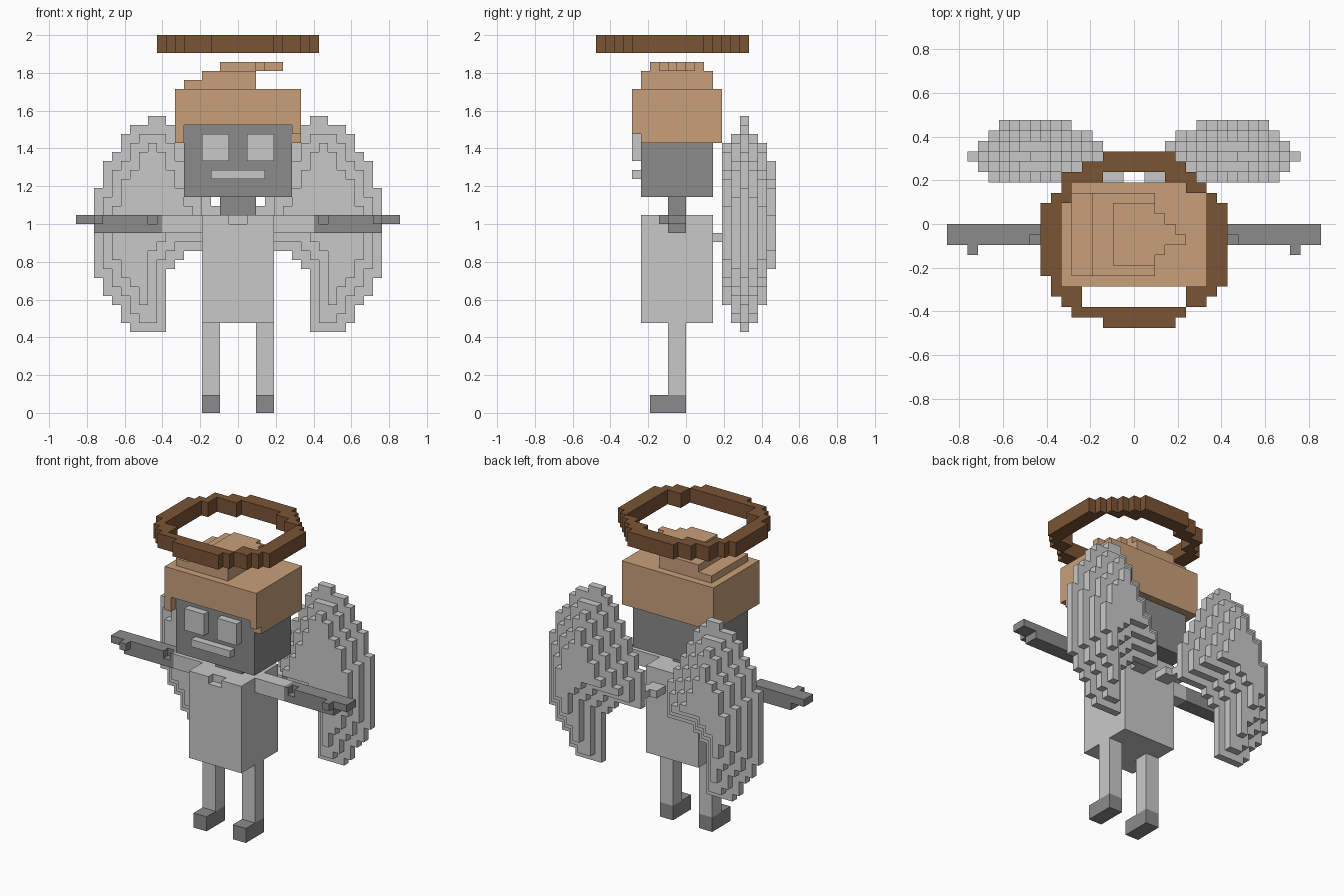
import bpy, bmesh, math
from itertools import product

if "Cube" in bpy.data.objects:
    bpy.data.objects.remove(bpy.data.objects["Cube"])

V = 1 / 21  # size of one block


def material(name, r, g, b):
    m = bpy.data.materials.new(name)
    m.diffuse_color = (r, g, b, 1)
    m.use_nodes = True
    m.node_tree.nodes["Principled BSDF"].inputs["Base Color"].default_value = m.diffuse_color
    return m


LIGHT = material("light_grey", 0.584, 0.584, 0.584)
DARK = material("dark_grey", 0.258, 0.258, 0.258)
TAN = material("tan", 0.584, 0.352, 0.195)
BROWN = material("brown", 0.195, 0.089, 0.036)


def box(x0, x1, y0, y1, z0, z1):
    """Set of block cells filling a box."""
    return set(product(range(x0, x1), range(y0, y1), range(z0, z1)))


def flip(cells):
    """Mirror cells left to right."""
    return {(-x - 1, y, z) for x, y, z in cells}


def build(name, cells, mat, nudge=None):
    """Make one object from the exposed sides of its cells."""
    bm = bmesh.new()
    verts = {}

    def vert(p):
        if p not in verts:
            q = nudge(p) if nudge else p
            verts[p] = bm.verts.new([c * V for c in q])
        return verts[p]

    for c in sorted(cells):
        for axis, side in product(range(3), (0, 1)):
            n = list(c)
            n[axis] += 2 * side - 1
            if tuple(n) in cells:
                continue
            u, w = (axis + 1) % 3, (axis + 2) % 3
            ring = []
            for du, dw in ((0, 0), (1, 0), (1, 1), (0, 1)):
                p = list(c)
                p[axis] += side
                p[u] += du
                p[w] += dw
                ring.append(vert(tuple(p)))
            bm.faces.new(ring if side else ring[::-1])
    bmesh.ops.dissolve_limit(bm, angle_limit=math.radians(1),
                             verts=bm.verts[:], edges=bm.edges[:])
    me = bpy.data.meshes.new(name)
    bm.to_mesh(me)
    bm.free()
    me.materials.append(mat)
    ob = bpy.data.objects.new(name, me)
    bpy.context.collection.objects.link(ob)


def pair(name, cells, mat, nudge=None):
    build(name + "_right", cells, mat, nudge)
    build(name + "_left", flip(cells), mat, nudge)


# Torso with a collar notch, and neck
build("torso", box(-4, 4, -5, 3, 10, 22) - box(-1, 1, -5, -4, 21, 22), LIGHT)
build("neck", box(-2, 2, -2, 0, 22, 24), DARK)

# Legs and feet
pair("leg", box(2, 4, -2, 0, 2, 10), LIGHT)
pair("foot", box(2, 4, -4, 0, 0, 2), DARK)


# Sleeves, then bare arms with a thumb; the cuff falls between two blocks
def cuff(p):
    return (math.copysign(8.45, p[0]), p[1], p[2]) if abs(p[0]) == 8 else p


pair("sleeve", box(4, 8, -2, 0, 20, 22), LIGHT, cuff)
arm = box(8, 16, -2, 0, 20, 22) | box(16, 18, -2, 0, 21, 22)
arm |= box(15, 16, -3, -2, 21, 22)
arm -= box(9, 10, -2, -1, 21, 22)
pair("arm", arm, DARK, cuff)

# Head and face
build("head", box(-6, 6, -5, 3, 24, 32), DARK)
pair("eye", box(1, 4, -6, -5, 28, 31), LIGHT)
build("mouth", box(-3, 3, -6, -5, 26, 27), LIGHT)

# Hair: cap, sides and back, front locks, then the swept crown
hair = box(-7, 7, -6, 4, 32, 36)
hair |= box(-7, 7, -5, 4, 30, 32) - box(-6, 6, -5, 3, 30, 32)
hair |= box(-7, -6, -6, -5, 30, 32) | box(6, 7, -6, -5, 31, 32)
hair |= box(-6, 2, -5, 3, 36, 37) | box(-4, 2, -5, 3, 37, 38)
hair |= box(-2, 2, -4, 2, 38, 39) | box(2, 3, -3, 1, 38, 39)
hair |= box(3, 4, -2, 0, 38, 39) | box(4, 5, -2, -1, 38, 39)
build("hair", hair, TAN)

# Halo: rows of (y start, y end, outer left, outer right, hole left, hole right)
halo = set()
for y0, y1, a, b, c, d in ((-10, -9, -3, 4, 0, 0), (-9, -8, -6, 5, 0, 0),
                           (-8, -7, -7, 7, -5, 5), (-7, -6, -8, 8, -5, 5),
                           (-6, -5, -8, 9, -7, 7), (-5, 2, -9, 9, -7, 7),
                           (2, 3, -8, 8, -6, 7), (3, 4, -7, 7, -6, 5),
                           (4, 5, -7, 6, -3, 3), (5, 6, -5, 5, 0, 0),
                           (6, 7, -3, 4, 0, 0)):
    halo |= box(a, b, y0, y1, 40, 42) - box(c, d, y0, y1, 40, 42)
build("halo", halo, BROWN)

# Wing outline: rows of (z start, z end, inner x, outer x)
outline = set()
for z0, z1, a, b in ((9, 10, 8, 12), (10, 12, 8, 13), (12, 13, 8, 14),
                     (13, 15, 8, 15), (15, 16, 8, 16), (16, 17, 7, 16),
                     (17, 18, 6, 16), (18, 23, 2, 16), (23, 25, 3, 16),
                     (25, 27, 4, 15), (27, 28, 5, 15), (28, 29, 5, 14),
                     (29, 31, 6, 13), (31, 32, 7, 12), (32, 33, 8, 10)):
    outline |= set(product(range(a, b), range(z0, z1)))


def shrink(cells):
    return {(x, z) for x, z in cells
            if all((x + i, z + j) in cells
                   for i, j in product((-1, 0, 1), repeat=2))}


# Wing layers step inward away from the middle layer
steps = [outline]
for _ in range(3):
    steps.append(shrink(steps[-1]))
wing = set()
for y, k in ((4, 2), (5, 1), (6, 0), (7, 1), (8, 2), (9, 3)):
    wing |= {(x, y, z) for x, z in steps[k]}
# Root joining the wing to the back
wing |= box(1, 3, 3, 5, 19, 20) | box(2, 4, 4, 6, 19, 20)
pair("wing", wing, LIGHT)
